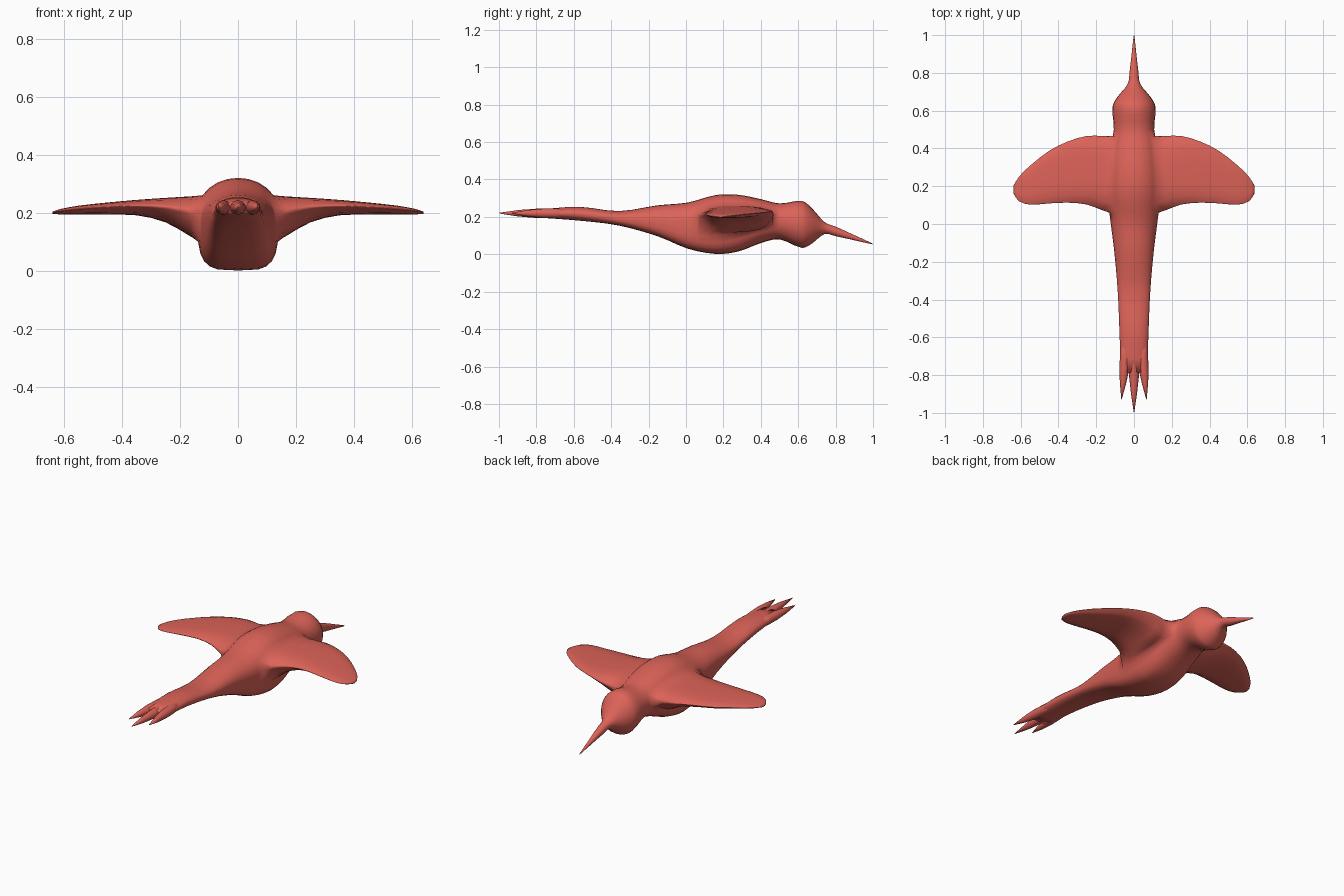
import bpy, bmesh, math

cube = bpy.data.objects.get("Cube")
if cube:
    bpy.data.objects.remove(cube)

coral = bpy.data.materials.new("coral_red")
coral.use_nodes = True
COLOR = (0.72, 0.125, 0.098, 1)
coral.diffuse_color = COLOR
coral.node_tree.nodes["Principled BSDF"].inputs["Base Color"].default_value = COLOR

N = 24  # points around the body


def finish(bm, name):
    bmesh.ops.recalc_face_normals(bm, faces=bm.faces)
    mesh = bpy.data.meshes.new(name)
    bm.to_mesh(mesh)
    bm.free()
    obj = bpy.data.objects.new(name, mesh)
    bpy.context.collection.objects.link(obj)
    mesh.materials.append(coral)
    for p in mesh.polygons:
        p.use_smooth = True


def smooth_sections(keys, steps):
    """Cubic interpolation of key sections along their first value."""
    def slope(i, c):
        a, b = keys[max(i - 1, 0)], keys[min(i + 1, len(keys) - 1)]
        return (b[c] - a[c]) / (b[0] - a[0])

    result = []
    for i in range(len(keys) - 1):
        p, q = keys[i], keys[i + 1]
        d = q[0] - p[0]
        for s in range(steps):
            t = s / steps
            u = 1 - t
            result.append([p[0] + t * d] + [
                p[c] * u * u * (1 + 2 * t) + q[c] * t * t * (3 - 2 * t)
                + d * t * u * (u * slope(i, c) - t * slope(i + 1, c))
                for c in range(1, len(p))])
    return result + [list(keys[-1])]


def ring(bm, y, w, zb, zt, widest=0.5, n=2.0, cx=0.0, count=N):
    """Cross-section: round top half, squarer lower half when n > 2."""
    zc = zb + (zt - zb) * widest
    verts = []
    for k in range(count):
        a = math.tau * k / count
        c, s = math.cos(a), math.sin(a)
        e = 1.0 if s >= 0 else 2.0 / n
        x = math.copysign(abs(c) ** e, c) * w
        z = zc + (s * (zt - zc) if s >= 0 else -abs(s) ** e * (zc - zb))
        verts.append(bm.verts.new((cx + x, y, z)))
    return verts


def bridge(bm, a, b, skip=()):
    for k in range(len(a)):
        if k not in skip:
            j = (k + 1) % len(a)
            bm.faces.new((a[k], a[j], b[j], b[k]))


# Body from tail to beak tip: y, half width, bottom, top
BODY = smooth_sections([
    (-0.785, 0.070, 0.196, 0.240),
    (-0.57, 0.077, 0.180, 0.254),
    (-0.36, 0.086, 0.154, 0.231),
    (-0.15, 0.104, 0.096, 0.262),
    (0.01, 0.124, 0.030, 0.277),
    (0.16, 0.140, 0.002, 0.317),
    (0.28, 0.138, 0.015, 0.318),
    (0.40, 0.127, 0.060, 0.295),
    (0.50, 0.107, 0.080, 0.272),
    (0.62, 0.114, 0.034, 0.285),
    (0.67, 0.090, 0.055, 0.250),
    (0.74, 0.034, 0.108, 0.173),
    (0.80, 0.024, 0.097, 0.148),
    (0.998, 0.002, 0.053, 0.058),
], 3)
# Wing: distance out, trailing edge, leading edge, bottom, top
WING = smooth_sections([
    (0.165, 0.076, 0.462, 0.120, 0.257),
    (0.25, 0.107, 0.462, 0.168, 0.252),
    (0.35, 0.117, 0.433, 0.192, 0.245),
    (0.45, 0.113, 0.383, 0.194, 0.236),
    (0.55, 0.107, 0.305, 0.195, 0.225),
    (0.61, 0.125, 0.245, 0.195, 0.214),
    (0.638, 0.165, 0.200, 0.197, 0.205),
], 2)

# The belly is square and the widest line high at the wings, both easing off
bm = bmesh.new()
rings = []
for y, w, zb, zt in BODY:
    widest = 0.5 + 0.13 * math.exp(-((y - 0.15) / 0.3) ** 2)
    n = 2 + 2 * math.exp(-((y - 0.1) / (0.55 if y < 0.1 else 0.25)) ** 2)
    rings.append(ring(bm, y, w, zb, zt, widest, n))

root = [i for i, s in enumerate(BODY) if 0.055 < s[0] < 0.47]
I0, I1 = root[0], root[-1]
Y0, Y1 = BODY[I0][0], BODY[I1][0]
ROWS = (-1, 0, 1, 2)  # body points at the wing root, bottom to top
root_faces = {N - 1, 0, 1, N // 2, N // 2 - 1, N // 2 - 2}
for i in range(len(rings) - 1):
    bridge(bm, rings[i], rings[i + 1], root_faces if I0 <= i < I1 else ())
bm.faces.new(rings[0])
bm.faces.new(rings[-1])

# Wings grow out of the openings left in both sides of the body
loop = ([(i, -1) for i in range(I0, I1)] + [(I1, k) for k in ROWS[:-1]]
        + [(i, 2) for i in range(I1, I0, -1)] + [(I0, k) for k in ROWS[:0:-1]])
for side in (1, -1):
    previous = [rings[i][k % N if side > 0 else (N // 2 - k) % N] for i, k in loop]
    for x, trail, lead, zb, zt in WING:
        section = []
        for i, k in loop:
            t = (BODY[i][0] - Y0) / (Y1 - Y0)
            f = (k + 1) / 3
            thin = max(0.16, math.sqrt(max(0, 1 - abs(2 * t - 1) ** 3)))
            z = zb + (zt - zb) * (0.65 + (f - 0.65) * thin)
            y = trail + t * (lead - trail)
            if k in (0, 1):
                y += 0.004 if i == I1 else -0.004
            section.append(bm.verts.new((side * x, y, z)))
        bridge(bm, previous, section)
        previous = section
    bm.faces.new(previous)
finish(bm, "bird_body_and_wings")

# Three pointed tail feathers: start centre, tip centre, tip y
FEATHERS = {
    "tail_feather_middle": (0.0, 0.0, -0.998),
    "tail_feather_left": (0.048, 0.066, -0.93),
    "tail_feather_right": (-0.048, -0.066, -0.93),
}
for name, (x0, x1, tip) in FEATHERS.items():
    bm = bmesh.new()
    previous = None
    for t, w, h in ((0, 0.020, 0.020), (0.3, 0.026, 0.026), (0.5, 0.027, 0.025),
                    (0.75, 0.016, 0.017), (1, 0.001, 0.002)):
        y = -0.60 + t * (tip + 0.60)
        zc = 0.218 + 0.002 * t
        bend = max(0, t - 0.4) / 0.6
        section = ring(bm, y, w, zc - h, zc + h, cx=x0 + (x1 - x0) * bend, count=12)
        if previous:
            bridge(bm, previous, section)
        else:
            bm.faces.new(section)
        previous = section
    bm.faces.new(previous)
    finish(bm, name)
